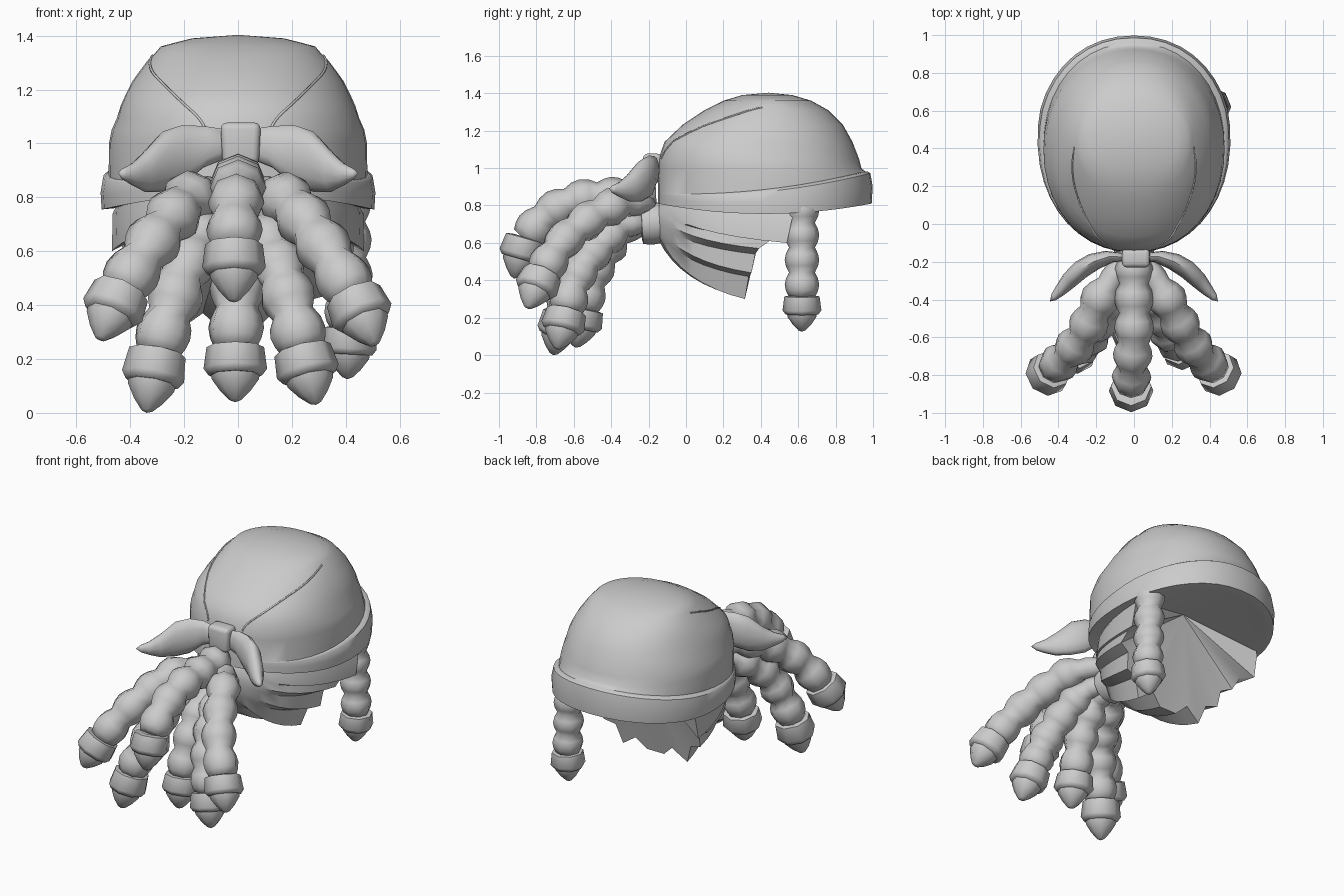
import bpy, bmesh, math
from mathutils import Vector

if "Cube" in bpy.data.objects:
    bpy.data.objects.remove(bpy.data.objects["Cube"])

grey = bpy.data.materials.new("plain_grey")
grey.use_nodes = True
grey.diffuse_color = (0.6, 0.6, 0.6, 1)
grey.node_tree.nodes["Principled BSDF"].inputs["Base Color"].default_value = (0.6, 0.6, 0.6, 1)


def finish(name, bm, angle=40):
    bmesh.ops.recalc_face_normals(bm, faces=bm.faces)
    mesh = bpy.data.meshes.new(name)
    bm.to_mesh(mesh)
    bm.free()
    obj = bpy.data.objects.new(name, mesh)
    bpy.context.collection.objects.link(obj)
    mesh.materials.append(grey)
    bpy.ops.object.select_all(action='DESELECT')
    bpy.context.view_layer.objects.active = obj
    obj.select_set(True)
    bpy.ops.object.shade_smooth_by_angle(angle=math.radians(angle))
    return obj


def loft(name, rings, start=None, end=None, closed=True, angle=40):
    """Skin a list of equal rings; start and end are optional apex points."""
    bm = bmesh.new()
    rows = [[bm.verts.new(p) for p in ring] for ring in rings]
    n = len(rows[0])
    span = range(n if closed else n - 1)
    for a, b in zip(rows, rows[1:]):
        for i in span:
            j = (i + 1) % n
            bm.faces.new((a[i], a[j], b[j], b[i]))
    for apex, row in ((start, rows[0]), (end, rows[-1])):
        if apex is not None:
            tip = bm.verts.new(apex)
            for i in span:
                bm.faces.new((tip, row[i], row[(i + 1) % n]))
    return finish(name, bm, angle)


def smooth_path(points, steps):
    """Catmull-Rom samples through the points."""
    p = [Vector(q) for q in points]
    p = [2 * p[0] - p[1]] + p + [2 * p[-1] - p[-2]]
    out = []
    for k in range(1, len(p) - 2):
        a, b, c, d = p[k - 1:k + 3]
        for s in range(steps):
            t = s / steps
            out.append(0.5 * (2 * b + (c - a) * t + (2 * a - 5 * b + 4 * c - d) * t ** 2
                              + (3 * b - a - 3 * c + d) * t ** 3))
    return out + [p[-2]]


def ring(centre, direction, radius, sides=8):
    q = direction.to_track_quat('Z', 'X')
    return [centre + q @ Vector((radius * math.cos(2 * math.pi * i / sides),
                                 radius * math.sin(2 * math.pi * i / sides), 0))
            for i in range(sides)]


# Head scarf: rounded crown levels as height, half width, front and back
LEVELS = [(0.95, 0.481, -0.15, 0.95), (1.05, 0.466, -0.147, 0.925), (1.14, 0.44, -0.115, 0.89),
          (1.23, 0.388, -0.02, 0.84), (1.31, 0.337, 0.10, 0.76), (1.36, 0.285, 0.20, 0.67),
          (1.39, 0.17, 0.30, 0.57)]


def oval(theta, w, front, back):
    c, s = math.cos(theta), math.sin(theta)
    x = math.copysign(abs(c) ** 0.94, c) * w
    y = (front + back) / 2 + math.copysign(abs(s) ** 0.94, s) * (back - front) / 2
    return x, y


def crown_point(theta, level):
    k = min(int(level), len(LEVELS) - 2)
    t = level - k
    z, w, f, b = [u + (v - u) * t for u, v in zip(LEVELS[k], LEVELS[k + 1])]
    fold = 1 + 0.012 * math.sin(level * 2.6 + theta * 2) * math.cos(theta) ** 2
    x, y = oval(theta, w * fold, f, b)
    return Vector((x, y, z))


def band_point(theta, part, outset):
    """part 0 is the lower edge of the folded band, 1 its upper edge."""
    grow = outset * min(1, max(0, 0.75 + 0.75 * math.sin(theta)))
    x, y = oval(theta, 0.48 + grow, -0.15 - grow * 0.3, 0.958 + grow)
    low = 0.755 + 0.055 * ((y - 0.42) / 0.57) ** 2
    high = 0.86 + 0.13 * y * y
    return Vector((x, y, low + (high - low) * part))


SIDES = 40
angles = [2 * math.pi * i / SIDES for i in range(SIDES)]
rings = [[band_point(a, part, out) for a in angles]
         for part, out in ((0.03, -0.02), (0, 0.035), (0.5, 0.04), (0.92, 0.028), (1, 0.012), (1.02, 0))]
rings += [[crown_point(a, k / 2) for a in angles] for k in range(1, 2 * len(LEVELS) - 1)]
APEX = Vector((0, 0.45, 0.89))
loft("head_scarf", rings, start=APEX, end=(0, 0.44, 1.403))

# Seams that bound the top panel of the scarf
for side in (1, -1):
    path = [crown_point(math.radians(-76 + 72 * (k / 30) ** 1.6), 1 + 3.3 * k / 30) for k in range(31)]
    path = [Vector((p.x * side, p.y, p.z)) for p in path]
    rows = []
    for i, p in enumerate(path):
        d = path[min(i + 1, len(path) - 1)] - path[max(i - 1, 0)]
        rows.append(ring(p, d, 0.005, 6))
    loft("scarf_seam_" + ("left" if side > 0 else "right"), rows, path[0], path[-1], angle=80)

# Gathered hair: pleats sweep from the tie to a ragged lower edge
HALF_EDGE = [(0.40, 0.58, 0.88), (0.465, 0.57, 0.74), (0.468, 0.54, 0.60), (0.43, 0.46, 0.62),
             (0.425, 0.39, 0.57), (0.355, 0.37, 0.54), (0.345, 0.35, 0.44), (0.27, 0.335, 0.42),
             (0.23, 0.315, 0.30), (0.13, 0.33, 0.37), (0.06, 0.31, 0.305)]
edge = HALF_EDGE + [(-x, y, z) for x, y, z in reversed(HALF_EDGE)]
STEPS = 8
rows = []
for s in range(STEPS + 1):
    t = s / STEPS
    row = []
    for i, e in enumerate(edge):
        e = Vector(e)
        phi = math.radians(75 - 330 * i / (len(edge) - 1))
        root = Vector((0.1 * math.cos(phi), -0.145, 0.72 + 0.11 * math.sin(phi)))
        pull = Vector((e.x * 0.92, -0.03, 0.25 * root.z + 0.75 * e.z))
        row.append(root * (1 - t) ** 2 + pull * 2 * t * (1 - t) + e * t * t)
    rows.append(row)
loft("gathered_hair", rows, end=APEX, closed=False, angle=35)

# Ponytail tie
tie_centre = Vector((0, -0.185, 0.705))
axis = Vector((0, -1, -0.06)).normalized()
loft("ponytail_tie", [ring(tie_centre + axis * d, axis, r, 14) for d, r in
                      ((-0.05, 0.085), (-0.05, 0.108), (0, 0.115), (0.05, 0.108), (0.055, 0.085))],
     tie_centre - axis * 0.05, tie_centre + axis * 0.06)


# Braids: beaded strand, cuff and pointed tip
def braid(name, points, tip, size=1.0, thin_root=0.4):
    path = smooth_path(points, 10)
    lengths = [0]
    for a, b in zip(path, path[1:]):
        lengths.append(lengths[-1] + (b - a).length)
    per_bead = 4
    beads = max(3, round(lengths[-1] / (0.155 * size)))
    rows = []
    k = 0
    for s in range(beads * per_bead + 1):
        want = lengths[-1] * s / (beads * per_bead)
        while k < len(path) - 2 and lengths[k + 1] < want:
            k += 1
        t = (want - lengths[k]) / (lengths[k + 1] - lengths[k])
        bulge = math.sin(math.pi * (s % per_bead) / per_bead)
        taper = min(1, thin_root + 2.5 * want)
        direction = path[min(k + 2, len(path) - 1)] - path[max(k - 1, 0)]
        rows.append(ring(path[k].lerp(path[k + 1], t), direction,
                         size * taper * (0.079 + 0.026 * bulge)))
    loft(name + "_strand", rows, path[0], path[-1], angle=80)
    end, tip = path[-1], Vector(tip)
    d = tip - end
    cuff = [ring(end + d * t, d, size * r) for t, r in
            ((-0.05, 0.07), (-0.02, 0.107), (0.38, 0.118), (0.5, 0.1))]
    loft(name + "_cuff", cuff, end, end + d * 0.5, angle=60)
    cone = [ring(end + d * t, d, size * r) for t, r in
            ((0.45, 0.092), (0.58, 0.087), (0.8, 0.055), (0.96, 0.022))]
    loft(name + "_tip", cone, end + d * 0.45, tip, angle=60)


braid("upper_middle_braid", [(0, -0.16, 0.86), (0, -0.37, 0.85), (0, -0.58, 0.83),
                             (-0.01, -0.74, 0.75), (-0.015, -0.86, 0.62)], (-0.015, -0.92, 0.41),
      thin_root=0.8)
braid("upper_right_braid", [(-0.04, -0.18, 0.81), (-0.17, -0.38, 0.80), (-0.25, -0.55, 0.72),
                            (-0.34, -0.68, 0.6), (-0.435, -0.77, 0.45)], (-0.515, -0.85, 0.27))
braid("upper_left_braid", [(0.04, -0.18, 0.81), (0.16, -0.37, 0.80), (0.25, -0.54, 0.71),
                           (0.34, -0.68, 0.58), (0.43, -0.77, 0.43)], (0.51, -0.85, 0.25))
braid("lower_right_braid", [(-0.03, -0.2, 0.71), (-0.11, -0.36, 0.68), (-0.19, -0.53, 0.55),
                            (-0.25, -0.62, 0.38), (-0.3, -0.66, 0.22)], (-0.34, -0.71, 0.0))
braid("lower_middle_braid", [(0, -0.2, 0.69), (0, -0.35, 0.65), (0, -0.46, 0.51),
                             (-0.005, -0.52, 0.36), (-0.01, -0.55, 0.24)], (-0.01, -0.59, 0.04))
braid("lower_left_braid", [(0.03, -0.2, 0.71), (0.09, -0.35, 0.68), (0.15, -0.5, 0.54),
                           (0.2, -0.6, 0.38), (0.24, -0.64, 0.23)], (0.29, -0.69, 0.03))
braid("side_braid", [(0.4, 0.62, 0.84), (0.405, 0.62, 0.6), (0.415, 0.62, 0.31)],
      (0.405, 0.62, 0.125), 0.88, 0.9)

# Bow: leaf-shaped tails as x, y, middle height, half height, half thickness
TAIL = [(0.03, -0.175, 1.0, 0.05, 0.02), (0.13, -0.172, 0.987, 0.078, 0.03),
        (0.21, -0.198, 0.955, 0.112, 0.038), (0.28, -0.24, 0.932, 0.112, 0.04),
        (0.345, -0.30, 0.895, 0.075, 0.036), (0.39, -0.35, 0.885, 0.042, 0.026),
        (0.425, -0.387, 0.887, 0.022, 0.016)]
for side in (1, -1):
    rows = []
    for x, y, z, h, thick in TAIL:
        rows.append([(side * (x + 0.75 * thick * math.cos(a)), y + thick * math.cos(a), z + h * math.sin(a))
                     for a in (math.pi * i / 6 for i in range(12))])
    loft("bow_tail_" + ("left" if side > 0 else "right"), rows,
         (0, -0.18, 1.0), (side * 0.445, -0.41, 0.89), angle=60)

# Bow knot
bm = bmesh.new()
bmesh.ops.create_cube(bm, size=1)
for v in bm.verts:
    width = 0.15 if v.co.z > 0 else 0.135
    v.co = Vector((v.co.x * width + 0.01, v.co.y * 0.1 - 0.18, v.co.z * 0.155 + 1.0))
bmesh.ops.bevel(bm, geom=bm.edges[:], offset=0.025, segments=3, affect='EDGES', profile=0.5)
finish("bow_knot", bm)
